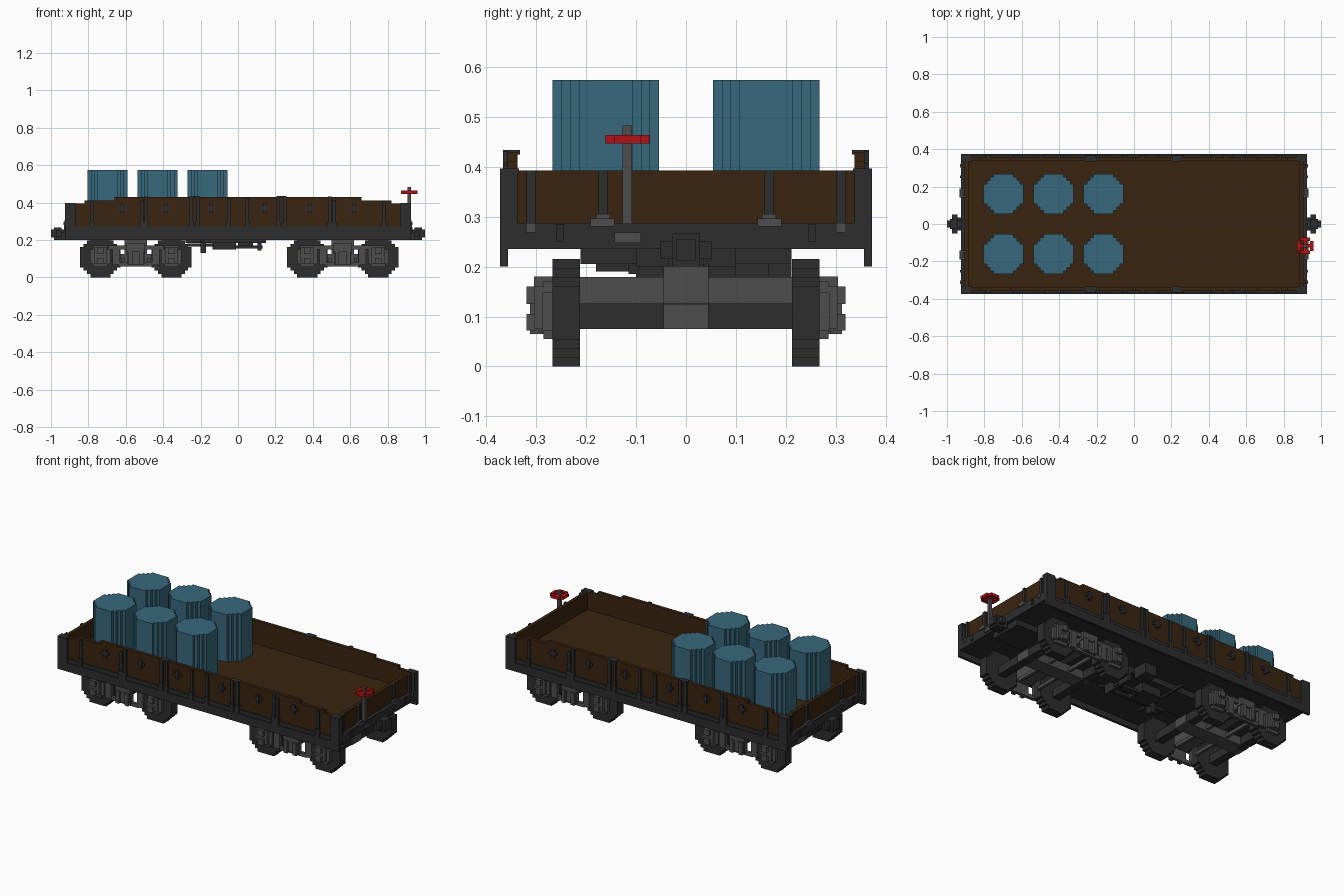
import bpy, bmesh
from mathutils import Vector

cube = bpy.data.objects.get("Cube")
if cube:
    bpy.data.objects.remove(cube, do_unlink=True)


def material(name, r, g, b):
    m = bpy.data.materials.new(name)
    m.use_nodes = True
    m.diffuse_color = (r, g, b, 1)
    m.node_tree.nodes["Principled BSDF"].inputs["Base Color"].default_value = (r, g, b, 1)
    return m


BROWN = material("brown wood", 0.042, 0.018, 0.005)
DARK = material("dark iron", 0.027, 0.027, 0.027)
GREY = material("grey steel", 0.075, 0.075, 0.075)
BLUE = material("blue barrel paint", 0.040, 0.140, 0.200)
RED = material("red paint", 0.45, 0.006, 0.008)


def finish(bm, name, mat):
    bmesh.ops.recalc_face_normals(bm, faces=bm.faces)
    me = bpy.data.meshes.new(name)
    bm.to_mesh(me)
    bm.free()
    me.materials.append(mat)
    ob = bpy.data.objects.new(name, me)
    bpy.context.collection.objects.link(ob)
    return ob


def boxes(name, mat, items, mx=False, my=False):
    """One object from boxes (x0, x1, y0, y1, z0, z1), optionally mirrored in x and y."""
    bm = bmesh.new()
    for x0, x1, y0, y1, z0, z1 in items:
        for sx in ((1, -1) if mx else (1,)):
            for sy in ((1, -1) if my else (1,)):
                vs = bmesh.ops.create_cube(bm, size=1)["verts"]
                for v in vs:
                    v.co = Vector((sx * ((x0 + x1) / 2 + v.co.x * (x1 - x0)),
                                   sy * ((y0 + y1) / 2 + v.co.y * (y1 - y0)),
                                   (z0 + z1) / 2 + v.co.z * (z1 - z0)))
    return finish(bm, name, mat)


def stepped_disc(name, mat, centre, r, depth, axis):
    """Stair-edged octagonal prism starting at centre and running along axis."""
    q = [(6, -3), (6, 3), (5, 3), (5, 4), (4, 4), (4, 5), (3, 5), (3, 6)]
    pts = []
    for k in range(4):
        for u, v in q[1:]:
            for _ in range(k):
                u, v = -v, u
            pts.append((u * r / 6, v * r / 6))
        u, v = -3, 6
        for _ in range(k):
            u, v = -v, u
        pts.append((u * r / 6, v * r / 6))
    # drop the repeated corner between quadrants
    clean = [p for i, p in enumerate(pts)
             if (Vector(p) - Vector(pts[i - 1])).length > 1e-5]
    bm = bmesh.new()
    verts = [bm.verts.new((u, v, 0) if axis == "z" else (u, 0, v)) for u, v in clean]
    face = bm.faces.new(verts)
    ext = bmesh.ops.extrude_face_region(bm, geom=[face])
    step = Vector((0, 0, depth)) if axis == "z" else Vector((0, depth, 0))
    bmesh.ops.translate(bm, vec=step,
                        verts=[e for e in ext["geom"] if isinstance(e, bmesh.types.BMVert)])
    bmesh.ops.translate(bm, vec=centre, verts=bm.verts)
    return finish(bm, name, mat)


# Wagon body: floor, side walls stepping down to the ends, end walls
boxes("floor", BROWN, [(-0.89, 0.89, -0.345, 0.345, 0.28, 0.292)])
boxes("side_walls", BROWN, [(-0.905, 0.905, 0.338, 0.358, 0.27, 0.395),
                            (-0.82, 0.82, 0.338, 0.358, 0.395, 0.412),
                            (-0.66, 0.66, 0.338, 0.358, 0.412, 0.43)], my=True)
boxes("end_walls", BROWN, [(0.885, 0.905, -0.338, 0.338, 0.28, 0.393)], mx=True)

# Underframe with side sills, end beams, centre sill and bolsters
boxes("underframe", DARK, [(-0.905, 0.905, -0.357, 0.357, 0.235, 0.28)])
boxes("side_sills", DARK, [(-0.925, 0.925, 0.357, 0.373, 0.2, 0.25),
                           (-0.925, 0.925, 0.357, 0.366, 0.25, 0.272)], my=True)
boxes("end_beams", DARK, [(0.9, 0.925, -0.357, 0.357, 0.235, 0.288)], mx=True)
boxes("centre_sill", DARK, [(-0.905, 0.905, -0.1, 0.1, 0.2, 0.236)])
boxes("bolsters", DARK, [(0.50, 0.60, -0.212, 0.212, 0.205, 0.236),
                         (0.51, 0.59, 0.165, 0.212, 0.175, 0.21)], mx=True)

# Corner posts, caps and stakes
boxes("corner_posts", DARK, [(0.865, 0.925, 0.357, 0.373, 0.25, 0.393),
                             (0.904, 0.925, 0.338, 0.373, 0.235, 0.393),
                             (0.87, 0.925, 0.335, 0.373, 0.385, 0.397)], mx=True, my=True)
stakes = []
for x, top in ((0.05, 0.425), (0.215, 0.432), (0.25, 0.432), (0.49, 0.432), (0.515, 0.41), (0.78, 0.405)):
    stakes += [(x - 0.009, x + 0.009, 0.357, 0.367, 0.265, top),
               (x - 0.013, x + 0.013, 0.357, 0.373, 0.25, 0.295)]
boxes("side_stakes", DARK, stakes, mx=True, my=True)
boxes("stake_caps", DARK, [(0.206, 0.259, 0.333, 0.367, 0.425, 0.434)], mx=True, my=True)
boxes("end_stakes", DARK, [(0.904, 0.917, 0.157, 0.175, 0.25, 0.393),
                           (0.904, 0.917, 0.302, 0.32, 0.25, 0.393),
                           (0.904, 0.931, 0.245, 0.26, 0.25, 0.285)], mx=True, my=True)
boxes("end_stake_feet", GREY, [(0.904, 0.932, 0.143, 0.191, 0.28, 0.297),
                               (0.904, 0.928, 0.152, 0.18, 0.297, 0.306),
                               (0.904, 0.93, 0.301, 0.321, 0.268, 0.288)], mx=True, my=True)

# Cross-shaped fittings on the side walls
crosses = []
for x in (0.145, 0.385, 0.62):
    crosses += [(x - 0.024, x + 0.024, 0.357, 0.366, 0.361, 0.378),
                (x - 0.009, x + 0.009, 0.357, 0.369, 0.345, 0.394)]
boxes("wall_crosses", DARK, crosses, mx=True, my=True)

# Couplers
boxes("couplers", DARK, [(0.92, 1.0, -0.02, 0.02, 0.212, 0.255),
                         (0.945, 0.972, -0.052, 0.052, 0.215, 0.25),
                         (0.945, 0.985, -0.027, 0.027, 0.2, 0.267),
                         (0.92, 0.945, -0.035, 0.035, 0.2, 0.24)], mx=True)

# Hand brake
boxes("brake_post", GREY, [(0.906, 0.924, -0.127, -0.108, 0.24, 0.483),
                           (0.9, 0.932, -0.143, -0.09, 0.247, 0.268)])
by, bx, wheel = -0.117, 0.915, []
for s in (-1, 1):
    wheel += [(bx + s * 0.035 - 0.009, bx + s * 0.035 + 0.009, by - 0.027, by + 0.027, 0.447, 0.464),
              (bx - 0.027, bx + 0.027, by + s * 0.035 - 0.009, by + s * 0.035 + 0.009, 0.447, 0.464)]
wheel += [(bx - 0.03, bx + 0.03, by - 0.009, by + 0.009, 0.448, 0.463),
          (bx - 0.009, bx + 0.009, by - 0.03, by + 0.03, 0.448, 0.463)]
boxes("brake_wheel", RED, wheel)

# Brake gear below the floor
boxes("brake_gear", DARK, [(-0.135, -0.01, -0.06, 0.06, 0.15, 0.205),
                           (-0.28, 0.15, -0.115, -0.095, 0.185, 0.205),
                           (-0.27, -0.13, -0.08, -0.062, 0.166, 0.18),
                           (-0.2, -0.17, -0.1, -0.06, 0.13, 0.205),
                           (-0.01, 0.13, -0.02, 0.02, 0.155, 0.17),
                           (0.105, 0.125, -0.1, 0.1, 0.145, 0.205),
                           (0.0, 0.08, 0.1, 0.19, 0.17, 0.236),
                           (-0.2, -0.185, -0.18, 0.18, 0.19, 0.205)])

# Bogies
for end, cx in (("left", 0.56), ("right", -0.546)):
    for i, wx in enumerate((cx - 0.19, cx + 0.19)):
        for side, y in (("front", -0.268), ("back", 0.213)):
            stepped_disc(f"{end}_{side}_wheel_{i + 1}", DARK, (wx, y, 0.1075), 0.1075, 0.055, "y")
    at = lambda rows: [(cx + r[0], cx + r[1], *r[2:]) for r in rows]
    boxes(f"{end}_axles", DARK, at([(s - 0.025, s + 0.025, -0.215, 0.215, 0.075, 0.126)
                                    for s in (-0.19, 0.19)]))
    boxes(f"{end}_bogie_beams", GREY, at([(-0.05, 0.05, -0.27, 0.27, 0.125, 0.179),
                                          (-0.22, 0.22, -0.045, 0.045, 0.075, 0.125),
                                          (-0.06, 0.06, -0.045, 0.045, 0.125, 0.205),
                                          (-0.077, -0.06, -0.212, 0.212, 0.085, 0.105),
                                          (0.06, 0.077, -0.212, 0.212, 0.085, 0.105)]))
    frame = [(-0.15, 0.15, 0.268, 0.286, 0.148, 0.17),
             (-0.09, 0.09, 0.268, 0.286, 0.058, 0.08),
             (-0.045, 0.045, 0.268, 0.296, 0.07, 0.16),
             (-0.05, 0.05, 0.268, 0.305, 0.135, 0.18)]
    for s in (-1, 1):
        w = s * 0.19
        frame += [(w - 0.055, w + 0.055, 0.266, 0.288, 0.072, 0.148),
                  (w - 0.038, w + 0.038, 0.266, 0.286, 0.055, 0.17),
                  (w - 0.035, w + 0.035, 0.286, 0.304, 0.075, 0.16),
                  (w - 0.018, w + 0.018, 0.3, 0.32, 0.072, 0.105),
                  (w - 0.018, w + 0.018, 0.3, 0.32, 0.125, 0.16),
                  (s * 0.105 - 0.02, s * 0.105 + 0.02, 0.268, 0.29, 0.065, 0.155),
                  (s * 0.03 - 0.011, s * 0.03 + 0.011, 0.29, 0.313, 0.065, 0.14)]
    boxes(f"{end}_side_frames", GREY, at(frame), my=True)

# Barrels
for i, x in enumerate((-0.698, -0.43, -0.163)):
    for side, y in (("front", -0.161), ("back", 0.161)):
        stepped_disc(f"{side}_barrel_{i + 1}", BLUE, (x, y, 0.291), 0.107, 0.283, "z")
